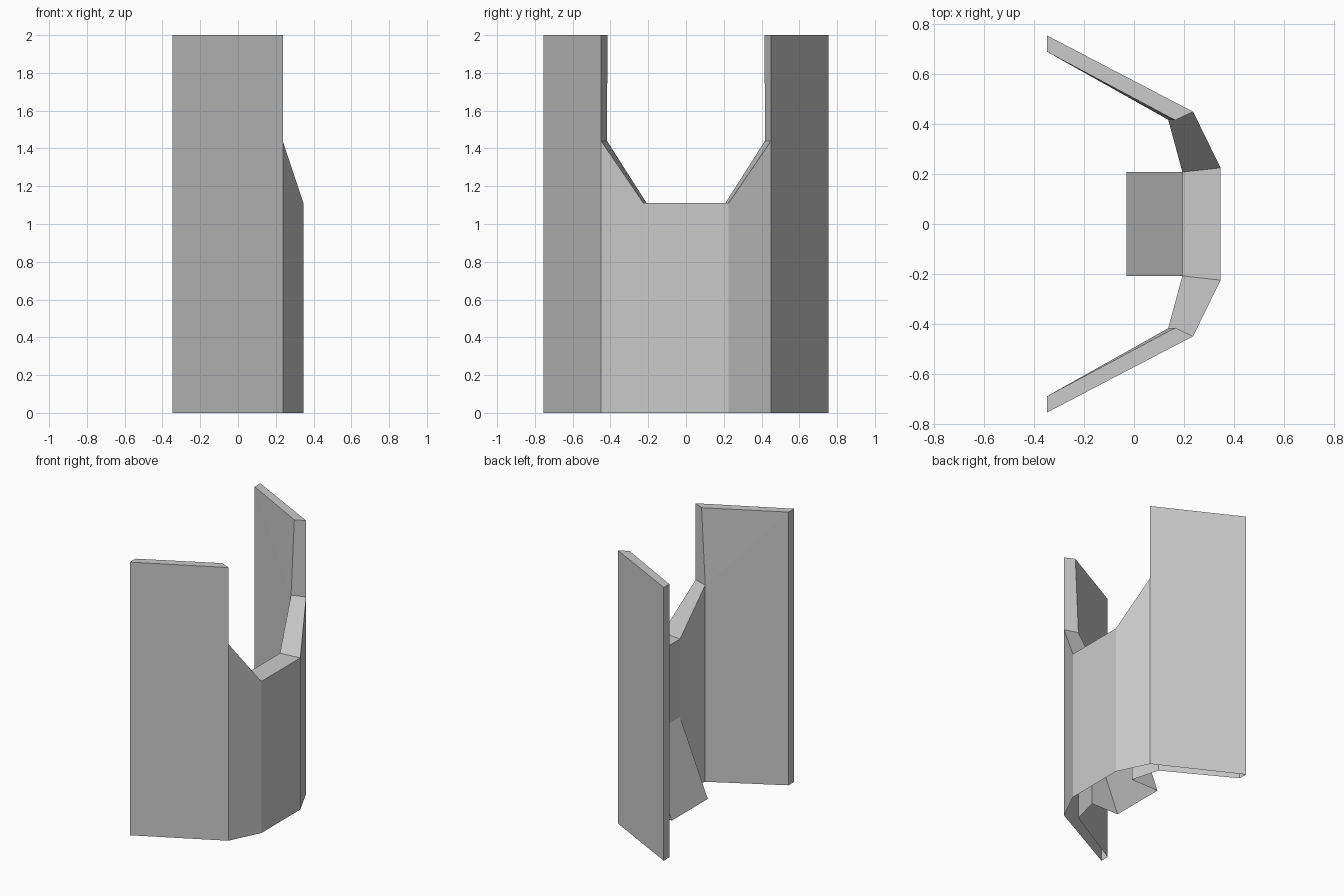
import bpy, bmesh

if "Cube" in bpy.data.objects:
    bpy.data.objects.remove(bpy.data.objects["Cube"])

# Half profile columns: outer (x, y), inner (x, y)
END = ((-0.348, 0.755), (-0.348, 0.69))
BEND = ((0.237, 0.45), (0.137, 0.418))
MID = ((0.347, 0.225), (0.194, 0.208))
LIP = (0.165, 0.416)          # inner edge of the wing at its top
TOP, SHOULDER, SILL, RAMP = 2.0, 1.44, 1.11, 0.54


def make_object(name, faces):
    bm = bmesh.new()
    for f in faces:
        bm.faces.new([bm.verts.new(p) for p in f])
    bmesh.ops.remove_doubles(bm, verts=bm.verts, dist=1e-4)
    bmesh.ops.recalc_face_normals(bm, faces=bm.faces)
    mesh = bpy.data.meshes.new(name)
    bm.to_mesh(mesh)
    bm.free()
    obj = bpy.data.objects.new(name, mesh)
    bpy.context.collection.objects.link(obj)
    return obj


def mirrored(faces):
    return faces + [[(x, -y, z) for x, y, z in reversed(f)] for f in faces]


def at(p, z):
    return (p[0], p[1], z)


def flip(p):
    return (p[0], -p[1], p[2])


eo, ei = END
bo, bi = BEND
mo, mi = MID

# Tall wing, slanted shoulder panel and their rims (underside is open)
half = [
    [at(eo, 0), at(bo, 0), at(bo, SHOULDER), at(bo, TOP), at(eo, TOP)],
    [at(ei, 0), at(ei, TOP), at(bi, SHOULDER), at(bi, 0)],
    [at(ei, TOP), at(LIP, TOP), at(bi, SHOULDER)],
    [at(ei, 0), at(eo, 0), at(eo, TOP), at(ei, TOP)],
    [at(eo, TOP), at(bo, TOP), at(LIP, TOP), at(ei, TOP)],
    [at(bo, SHOULDER), at(bi, SHOULDER), at(LIP, TOP), at(bo, TOP)],
    [at(bo, 0), at(mo, 0), at(mo, SILL), at(bo, SHOULDER)],
    [at(bi, 0), at(bi, SHOULDER), at(mi, SILL), at(mi, RAMP), at(mi, 0)],
    [at(bo, SHOULDER), at(mo, SILL), at(mi, SILL), at(bi, SHOULDER)],
]
# Central panel: outer face, inner face above the ramp, sill
centre = [[a, b, flip(b), flip(a)] for a, b in (
    (at(mo, 0), at(mo, SILL)),
    (at(mi, SILL), at(mi, RAMP)),
    (at(mo, SILL), at(mi, SILL)),
)]
# Ramp leaning on the inner wall, open below
toe = (-0.031, mi[1], 0)
ramp = mirrored([[at(mi, 0), toe, at(mi, RAMP)]])
ramp.append([at(mi, RAMP), toe, flip(toe), flip(at(mi, RAMP))])

make_object("folded_wall_with_ramp", mirrored(half) + centre + ramp)
